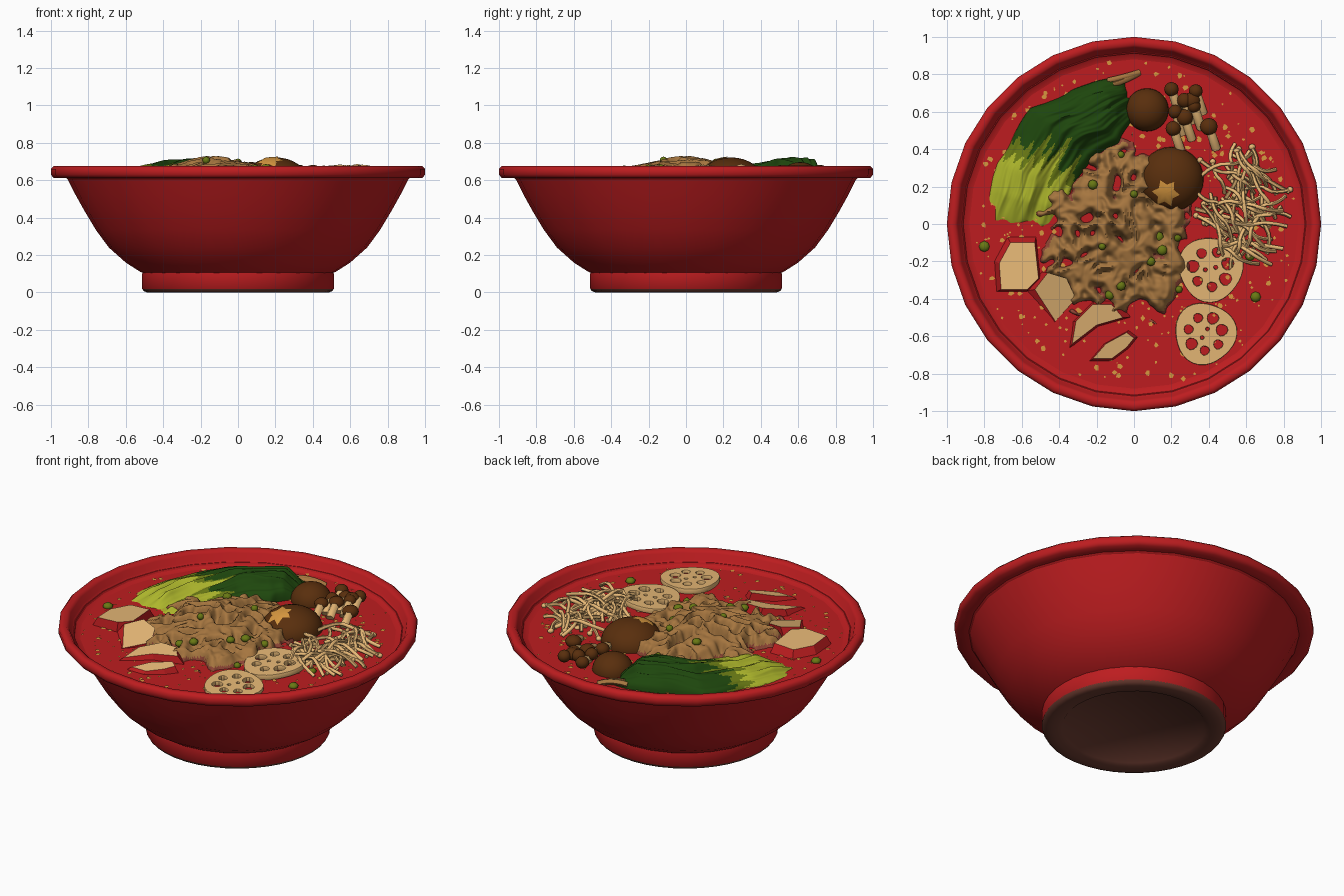
import bpy, bmesh, math, random
from mathutils import Vector, noise

random.seed(4)
if "Cube" in bpy.data.objects:
    bpy.data.objects.remove(bpy.data.objects["Cube"], do_unlink=True)

SOUP = 0.597
TAU = math.tau


def material(name, rgb):
    m = bpy.data.materials.new(name)
    m.use_nodes = True
    m.diffuse_color = (*rgb, 1)
    m.node_tree.nodes["Principled BSDF"].inputs["Base Color"].default_value = (*rgb, 1)
    return m


RED = material("bowl red", (0.51, 0.012, 0.014))
BASE = material("base brown", (0.15, 0.045, 0.03))
LEAF = material("leaf green", (0.013, 0.062, 0.004))
STALK = material("stalk green", (0.42, 0.47, 0.025))
CAP = material("mushroom brown", (0.1, 0.028, 0.004))
MEAT = material("meat tan", (0.38, 0.18, 0.05))
RARE = material("meat dark", (0.27, 0.06, 0.035))
FLESH = material("flesh tan", (0.88, 0.53, 0.2))
CRUMB = material("crumb orange", (0.68, 0.31, 0.05))
SCALLION = material("scallion green", (0.14, 0.19, 0.007))


def finish(ob, angle=40):
    bpy.ops.object.select_all(action="DESELECT")
    ob.select_set(True)
    bpy.context.view_layer.objects.active = ob
    if ob.type == "CURVE":
        bpy.ops.object.convert(target="MESH")
    if angle:
        bpy.ops.object.shade_smooth_by_angle(angle=math.radians(angle))
    return ob


def build(name, bm, mats, angle=60):
    mesh = bpy.data.meshes.new(name)
    bm.to_mesh(mesh)
    bm.free()
    for m in mats:
        mesh.materials.append(m)
    ob = bpy.data.objects.new(name, mesh)
    bpy.context.collection.objects.link(ob)
    return finish(ob, angle)


def lathe(name, profile, sides, mat, cap=None):
    bm = bmesh.new()
    rings = [[bm.verts.new((r * math.cos(TAU * i / sides), r * math.sin(TAU * i / sides), z))
              for i in range(sides)] for r, z in profile]
    for a, b in zip(rings, rings[1:]):
        for i in range(sides):
            j = (i + 1) % sides
            bm.faces.new((a[i], a[j], b[j], b[i]))
    if cap == "start":
        bm.faces.new(rings[0][::-1])
    elif cap == "end":
        bm.faces.new(rings[-1])
    return build(name, bm, [mat])


def sheet(name, nu, nv, point, keep, pick, mats):
    """Grid surface whose faces are kept and coloured by a rule."""
    bm = bmesh.new()
    grid = [[bm.verts.new(point(i / nu, j / nv)) for j in range(nv + 1)] for i in range(nu + 1)]
    for i in range(nu):
        for j in range(nv):
            q = (grid[i][j], grid[i + 1][j], grid[i + 1][j + 1], grid[i][j + 1])
            if keep(q):
                bm.faces.new(q).material_index = pick(q, i / nu, j / nv)
    bmesh.ops.delete(bm, geom=[v for v in bm.verts if not v.link_faces], context="VERTS")
    bm.normal_update()
    if sum(f.normal.z for f in bm.faces) < 0:
        bmesh.ops.reverse_faces(bm, faces=bm.faces)
    return build(name, bm, mats)


def blobs(name, items, mat, seg=12):
    """Ellipsoids given as (x, y, z, radius, height)."""
    bm = bmesh.new()
    for x, y, z, r, h in items:
        new = bmesh.ops.create_uvsphere(bm, u_segments=seg, v_segments=seg // 2 + 2, radius=1)["verts"]
        for v in new:
            v.co = Vector((x + v.co.x * r, y + v.co.y * r, z + v.co.z * h))
    return build(name, bm, [mat])


def strands(name, paths, radius, mat):
    cu = bpy.data.curves.new(name, "CURVE")
    cu.dimensions = "3D"
    cu.bevel_depth, cu.bevel_resolution, cu.use_fill_caps = radius, 1, True
    cu.resolution_u = 3
    for path in paths:
        sp = cu.splines.new("NURBS")
        sp.points.add(len(path) - 1)
        for p, co in zip(sp.points, path):
            p.co = (*co, 1)
        sp.use_endpoint_u, sp.order_u = True, 3
    cu.materials.append(mat)
    ob = bpy.data.objects.new(name, cu)
    bpy.context.collection.objects.link(ob)
    return finish(ob, 60)


# Bowl, foot and broth
lathe("bowl", [(0.5, 0.1), (0.525, 0.112), (0.6, 0.16), (0.69, 0.24), (0.76, 0.335), (0.82, 0.435),
               (0.87, 0.525), (0.915, 0.615), (0.985, 0.612), (1, 0.63), (1, 0.66), (0.985, 0.675),
               (0.957, 0.675), (0.943, 0.66), (0.93, 0.625), (0.91, 0.605), (0.88, SOUP)], 28, RED)
lathe("foot", [(0.5, 0.008), (0.512, 0.02), (0.512, 0.1), (0.51, 0.115)], 40, RED)
lathe("foot_base", [(0.385, 0.03), (0.4, 0.012), (0.43, 0.006), (0.45, 0), (0.485, 0),
                    (0.505, 0.008), (0.513, 0.022)], 40, BASE, "start")
lathe("broth", [(0.88, SOUP), (0.6, SOUP)], 28, RED, "end")


# Sliced meat heap
def meat_height(x, y):
    a, b = (x + 0.07) / 0.38, (y + 0.04) / 0.46
    r = math.hypot(a, b) * (1 + 0.35 * noise.noise((a * 2.5, b * 2.5, 7)))
    warp = noise.noise((x * 5, y * 5, 3))
    n = noise.noise((x * 10 + warp, y * 10 - warp, 1)) + 0.2 * noise.noise((x * 22, y * 22, 5))
    peak = 0.05 * math.exp(-25 * ((x + 0.15) ** 2 + y * y))
    z = peak + 0.03 * (1 - r * r) - 0.015 - 0.3 * max(0, r - 0.9) + 0.07 * (1 - 6 * n * n)
    return SOUP + max(z, -0.03)


def meat_point(u, v):
    x, y = u * 0.9 - 0.52, v * 1.08 - 0.58
    return (x, y, meat_height(x, y))


sheet("sliced_meat", 120, 140, meat_point,
      lambda q: max(v.co.z for v in q) > SOUP - 0.004,
      lambda q, u, v: int(sum(c.co.z for c in q) / 4 < SOUP + 0.016), [MEAT, RARE])

# Leafy greens with pale stalks
LEFT = [(-0.8, 0.02), (-0.74, 0.33), (-0.55, 0.61), (-0.33, 0.73), (-0.05, 0.78)]
RIGHT = [(-0.43, -0.03), (-0.33, 0.19), (-0.22, 0.35), (-0.09, 0.43), (0.0, 0.57)]


def along(points, t):
    k = min(int(t * (len(points) - 1)), len(points) - 2)
    return Vector(points[k]).lerp(Vector(points[k + 1]), t * (len(points) - 1) - k)


def greens_point(u, v):
    w = v + 0.04 * noise.noise((u * 6, v * 2, 2))
    p = along(LEFT, u).lerp(along(RIGHT, u), w)
    p += (p - Vector((-0.4, 0.35))) * 0.08 * noise.noise((u * 5, v * 6, 6))
    edge = max(0, math.sin(math.pi * v)) ** 0.5 * min(1, 8 * u, 8 * (1 - u)) ** 0.7
    ribs = 0.035 * noise.noise((v * 8 + u, u * 2.5, 4)) + 0.014 * noise.noise((v * 18, u * 5, 8))
    return (p.x, p.y, SOUP - 0.01 + edge * (0.045 + 0.085 * min(1, u * 1.3) + ribs))


def greens_colour(q, u, v):
    """Pale stalk, olive transition, then dark leaf."""
    end = 0.31 + 0.22 * noise.noise((v * 9, 0, 1)) - 1.2 * max(0, v - 0.85)
    olive = 0.08 + 0.16 * noise.noise((v * 12, 5, 3))
    return 1 if u < end else 2 if u < end + olive else 0


sheet("leafy_greens", 70, 70, greens_point, lambda q: True, greens_colour, [LEAF, STALK, SCALLION])

# Large mushroom caps, one with a carved star
cx, cy, cr, ch = 0.2, 0.24, 0.172, 0.125
blobs("large_mushrooms", [(cx, cy, SOUP, cr, ch), (0.07, 0.61, SOUP, 0.115, 0.1)], CAP, 28)


def star_point(u, v):
    r = u * (0.075 if round(v * 12) % 2 else 0.046)
    x, y = -0.03 + r * math.cos(TAU * v + 0.4), -0.075 + r * math.sin(TAU * v + 0.4)
    return (cx + x, cy + y, SOUP + 0.005 + ch * math.sqrt(1 - (x * x + y * y) / cr ** 2))


sheet("mushroom_star", 5, 12, star_point, lambda q: True, lambda q, u, v: 0, [CRUMB])

# Cluster of small mushrooms
caps = [(0.2, 0.72), (0.33, 0.71), (0.27, 0.66), (0.22, 0.6), (0.32, 0.63), (0.21, 0.51),
        (0.4, 0.52), (0.27, 0.57), (0.31, 0.66)]
blobs("small_mushroom_caps", [(x, y, SOUP + 0.05, random.uniform(0.036, 0.048), 0.035)
                              for x, y in caps], CAP)
strands("small_mushroom_stems", [[(x, y, SOUP + 0.045), (x + 0.02, y - 0.06, SOUP + 0.045),
                                  (x + 0.04, y - 0.12, SOUP + 0.01)] for x, y in caps], 0.024, FLESH)

# Tangle of thin long mushrooms
paths = []
for _ in range(62):
    a, r = random.uniform(0, TAU), math.sqrt(random.random())
    mid = Vector((0.57 + 0.16 * r * math.cos(a), 0.1 + 0.28 * r * math.sin(a), 0))
    turn = random.gauss(-1.05, 0.75)
    d = Vector((math.cos(turn), math.sin(turn), 0)) * random.uniform(0.09, 0.16)
    side = Vector((-d.y, d.x, 0)) * random.uniform(-0.3, 0.3)
    top = Vector((0, 0, SOUP + random.uniform(0.01, 0.08)))
    low = Vector((0, 0, SOUP + random.uniform(0, 0.03)))
    paths.append([mid - d + low, mid - d * 0.3 + side + top, mid + d * 0.4 - side + top, mid + d + low])
strands("thin_mushrooms", paths, 0.0105, FLESH)
blobs("thin_mushroom_tips", [(*p[0], 0.017, 0.014) for p in paths[::2]], FLESH, 8)


# Root slices with holes
def root_slice(name, x, y, z, r, tilt, turn):
    cu = bpy.data.curves.new(name, "CURVE")
    cu.dimensions, cu.fill_mode = "2D", "BOTH"
    cu.extrude, cu.bevel_depth, cu.bevel_resolution = 0.012, 0.004, 1
    holes = [(0, 0, r, 32)]
    for k in range(7):
        a = turn + TAU * k / 7
        holes.append((0.57 * r * math.cos(a), 0.57 * r * math.sin(a), r * (0.18 if k % 3 else 0.22), 10))
    holes += [(0.17 * r * math.cos(turn + k * 3), 0.17 * r * math.sin(turn + k * 3), 0.09 * r, 8)
              for k in range(2)]
    for hx, hy, hr, n in holes:
        sp = cu.splines.new("POLY")
        sp.points.add(n - 1)
        sp.use_cyclic_u = True
        for i, p in enumerate(sp.points):
            a = TAU * i / n
            rr = hr * (1 + 0.05 * math.sin(a * 3 + turn))
            p.co = (hx + rr * math.cos(a), hy + rr * math.sin(a), 0, 1)
    cu.materials.append(FLESH)
    ob = bpy.data.objects.new(name, cu)
    bpy.context.collection.objects.link(ob)
    ob.location, ob.rotation_euler = (x, y, z), tilt
    finish(ob, 35)


root_slice("root_slice_back", 0.41, -0.24, SOUP + 0.02, 0.168, (0.06, -0.05, 0), 0.3)
root_slice("root_slice_front", 0.38, -0.585, SOUP + 0.008, 0.16, (0.04, 0.03, 0), 1.1)


# Red-skinned vegetable wedges
def wedge(name, pts, lift, grow, shift, slope):
    mid = sum((Vector(p) for p in pts), Vector((0, 0))) / len(pts)
    bm = bmesh.new()
    top, rim = [], []
    for p in map(Vector, pts):
        d = p - mid
        z = SOUP + lift + d.dot(Vector(slope))
        top.append(bm.verts.new((*p, z)))
        rim.append(bm.verts.new((*(mid + d * grow + Vector(shift)), SOUP - 0.01)))
    bm.faces.new(top).material_index = 1
    for i in range(len(pts)):
        j = (i + 1) % len(pts)
        bm.faces.new((top[i], rim[i], rim[j], top[j]))
    bmesh.ops.recalc_face_normals(bm, faces=bm.faces)
    if next(f for f in bm.faces if f.material_index).normal.z < 0:
        bmesh.ops.reverse_faces(bm, faces=bm.faces)
    build(name, bm, [RED, FLESH], 0)


wedge("wedge_left", [(-0.72, -0.21), (-0.66, -0.1), (-0.53, -0.1), (-0.51, -0.29), (-0.57, -0.35),
                     (-0.71, -0.35)], 0.05, 1.2, (-0.01, 0.01), (0.05, -0.03))
wedge("wedge_middle", [(-0.53, -0.35), (-0.46, -0.26), (-0.36, -0.29), (-0.31, -0.4),
                       (-0.42, -0.52)], 0.04, 1.15, (-0.03, -0.01), (-0.1, 0.25))
wedge("wedge_right", [(-0.33, -0.64), (-0.31, -0.52), (-0.22, -0.43), (-0.12, -0.43), (-0.06, -0.5),
                      (-0.2, -0.54)], 0.04, 1.28, (0.01, 0), (0, 0.2))
wedge("wedge_front", [(-0.22, -0.72), (-0.15, -0.64), (-0.04, -0.58), (0, -0.61), (-0.04, -0.66),
                      (-0.12, -0.72)], 0.03, 1.25, (0, -0.005), (0, 0.2))

# Chopped scallion pieces
bits = [(-0.8, -0.12), (-0.22, 0.21), (0, 0.16), (0.13, -0.07), (0.15, -0.14), (0.23, -0.07),
        (0.24, -0.35), (0.65, -0.39), (-0.07, -0.33), (-0.13, -0.38), (-0.17, -0.12), (0.62, -0.17),
        (-0.07, 0.37), (0.09, -0.2)]
blobs("scallion_bits", [(x, y, max(SOUP, meat_height(x, y)) + 0.006, random.uniform(0.02, 0.03), 0.02)
                        for x, y in bits], SCALLION, 8)

# Floating crumbs and a loose shred
bm = bmesh.new()
for _ in range(420):
    a, r = random.uniform(0, TAU), random.uniform(0.4, 0.87)
    s, n = random.choice((0.006, 0.009, 0.016)), random.choice((4, 5, 6))
    bm.faces.new([bm.verts.new((r * math.cos(a) + s * random.uniform(0.6, 1.2) * math.cos(TAU * i / n),
                                r * math.sin(a) + s * random.uniform(0.6, 1.2) * math.sin(TAU * i / n),
                                SOUP + 0.004)) for i in range(n)])
build("floating_crumbs", bm, [CRUMB], 0)
strands("loose_shred", [[(-0.14, 0.74 + k, SOUP + 0.02), (-0.05, 0.76 + k, SOUP + 0.035),
                         (0.03, 0.81, SOUP)] for k in (0, 0.025)], 0.016, MEAT)
